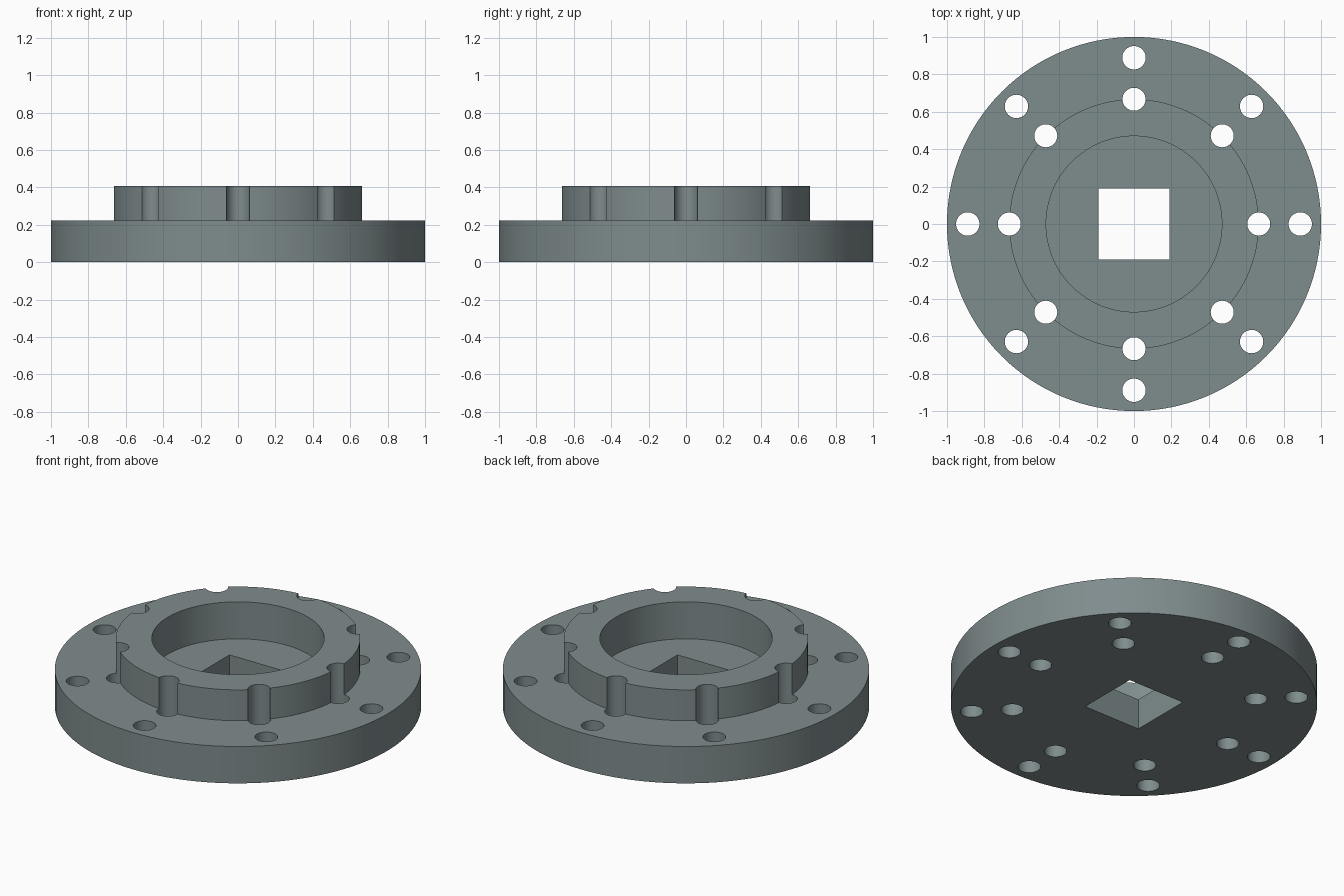
import bpy, bmesh, math
from mathutils import Matrix, Vector

if "Cube" in bpy.data.objects:
    bpy.data.objects.remove(bpy.data.objects["Cube"])

SEG = 128
BASE_TOP, HUB_TOP, FLOOR = 0.222, 0.408, 0.185
HUB_R, BORE_R = 0.667, 0.47

grey = bpy.data.materials.new("steel grey")
grey.diffuse_color = (0.212, 0.262, 0.266, 1)
grey.use_nodes = True
grey.node_tree.nodes["Principled BSDF"].inputs["Base Color"].default_value = grey.diffuse_color


def make_object(name, bm):
    mesh = bpy.data.meshes.new(name)
    bmesh.ops.recalc_face_normals(bm, faces=bm.faces)
    bm.to_mesh(mesh)
    bm.free()
    mesh.materials.append(grey)
    obj = bpy.data.objects.new(name, mesh)
    bpy.context.collection.objects.link(obj)
    return obj


# Flange body: stepped disc with a raised hub and round recess, made as stacked rings
profile = [(1, 0), (1, BASE_TOP), (HUB_R, BASE_TOP), (HUB_R, HUB_TOP),
           (BORE_R, HUB_TOP), (BORE_R, FLOOR)]
bm = bmesh.new()
rings = []
for r, z in profile:
    rings.append([bm.verts.new((r * math.cos(2 * math.pi * i / SEG),
                                r * math.sin(2 * math.pi * i / SEG), z))
                  for i in range(SEG)])
for low, high in zip(rings, rings[1:]):
    for i in range(SEG):
        j = (i + 1) % SEG
        bm.faces.new((low[i], low[j], high[j], high[i]))
bm.faces.new(rings[0][::-1])   # underside
bm.faces.new(rings[-1])        # recess floor
flange = make_object("flange_body", bm)

# Cutter: two rings of eight bolt holes and the square drive hole
bm = bmesh.new()
for ring_r, hole_r in ((0.667, 0.0615), (0.889, 0.0625)):
    for k in range(8):
        a = k * math.pi / 4
        pos = Vector((ring_r * math.cos(a), ring_r * math.sin(a), 0.2))
        bmesh.ops.create_cone(bm, cap_ends=True, segments=40, radius1=hole_r,
                              radius2=hole_r, depth=1,
                              matrix=Matrix.Translation(pos))
bmesh.ops.create_cube(bm, size=1, matrix=Matrix.Translation((0, 0, 0.2))
                      @ Matrix.Diagonal((0.378, 0.378, 1, 1)))
cutter = make_object("hole_cutter", bm)
cutter.hide_render = True

# Cut the holes and apply the result
mod = flange.modifiers.new("holes", 'BOOLEAN')
mod.operation = 'DIFFERENCE'
mod.solver = 'EXACT'
mod.object = cutter
bpy.context.view_layer.objects.active = flange
flange.select_set(True)
bpy.ops.object.modifier_apply(modifier=mod.name)
bpy.data.objects.remove(cutter, do_unlink=True)

# Smooth round walls, sharp rims
bpy.ops.object.shade_smooth_by_angle(angle=math.radians(30))
